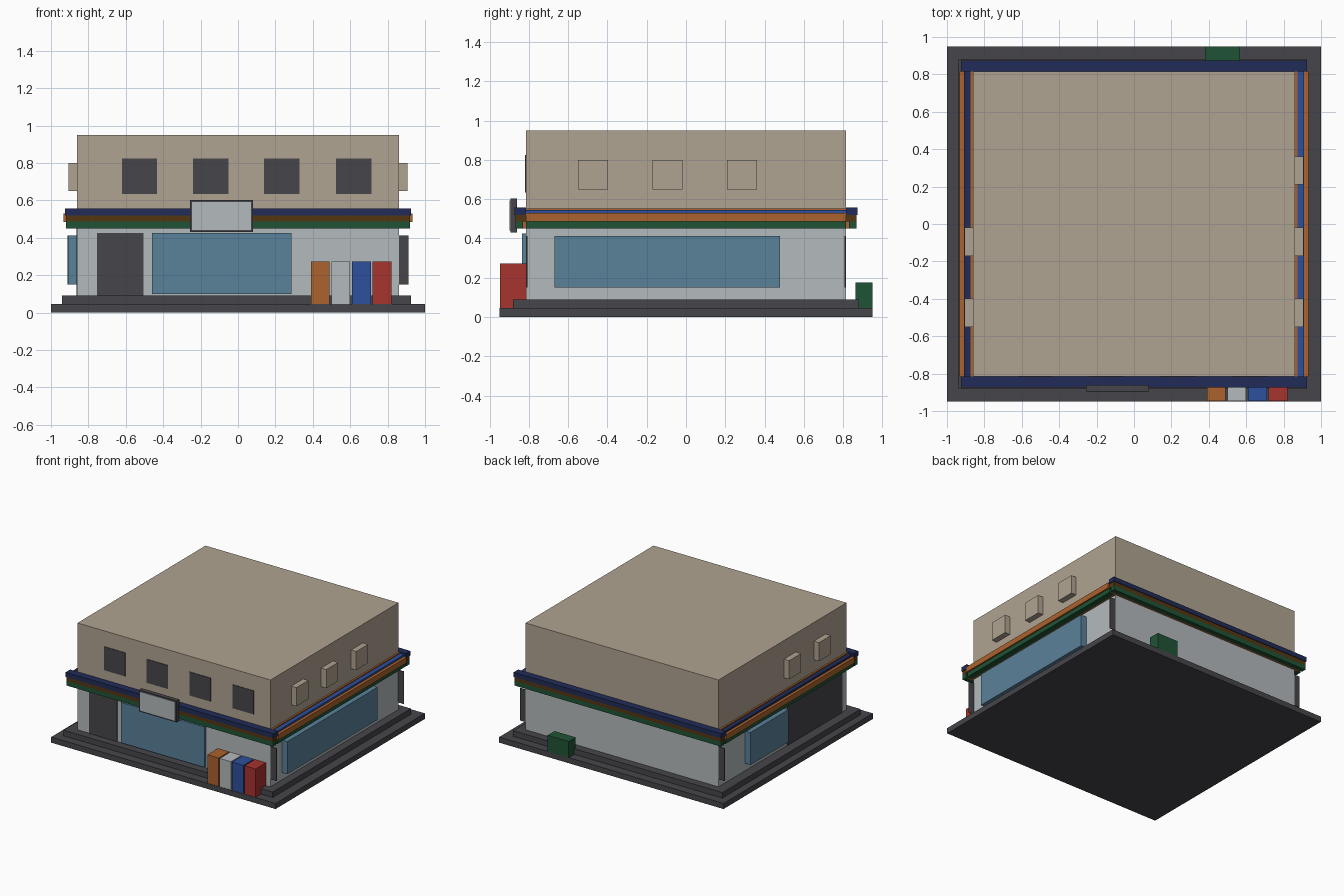
import bpy
import bmesh

cube = bpy.data.objects.get("Cube")
if cube:
    bpy.data.objects.remove(cube, do_unlink=True)


def material(name, *rgb):
    """Flat material from 0-255 display values."""
    lin = [((c / 255 + 0.055) / 1.055) ** 2.4 for c in rgb]
    m = bpy.data.materials.new(name)
    m.use_nodes = True
    m.diffuse_color = (*lin, 1)
    bsdf = next(n for n in m.node_tree.nodes if n.type == "BSDF_PRINCIPLED")
    bsdf.inputs["Base Color"].default_value = (*lin, 1)
    return m


tan = material("tan", 176, 164, 146)
grey = material("light grey", 180, 186, 188)
dark = material("charcoal", 70, 69, 74)
glass = material("window blue", 90, 129, 153)
navy = material("navy", 33, 44, 88)
blue = material("bright blue", 45, 80, 156)
orange = material("orange", 171, 98, 45)
brown = material("brown", 84, 54, 18)
green = material("green", 31, 84, 53)
red = material("red", 167, 51, 46)


def box(name, mat, x, y, z):
    """Box spanning the given (low, high) ranges."""
    bm = bmesh.new()
    bmesh.ops.create_cube(bm, size=1)
    for v in bm.verts:
        for i, span in enumerate((x, y, z)):
            v.co[i] = span[0] if v.co[i] < 0 else span[1]
    mesh = bpy.data.meshes.new(name)
    bm.to_mesh(mesh)
    bm.free()
    mesh.materials.append(mat)
    obj = bpy.data.objects.new(name, mesh)
    bpy.context.collection.objects.link(obj)
    return obj


def flip(side, a, b):
    """Range a..b mirrored to the given side."""
    return (a, b) if side > 0 else (-b, -a)


WX, WY = 0.86, 0.815

# Base slabs and the two storeys
box("pavement", dark, (-1, 1), (-0.95, 0.95), (0, 0.045))
box("step", dark, (-0.94, 0.925), (-0.88, 0.88), (0.045, 0.09))
box("ground_floor", grey, (-WX, WX), (-WY, WY), (0.09, 0.45))
box("upper_floor", tan, (-WX, WX), (-WY, WY), (0.45, 0.95))

# Striped bands along front and back
for side, end in ((-1, "front"), (1, "back")):
    def band(name, mat, half, inner, outer, z):
        box(f"{end}_{name}", mat, (-half, half), flip(side, inner, outer), z)
    band("navy_band", navy, 0.925, WY, 0.873, (0.52, 0.557))
    band("brown_band", brown, 0.92, WY, 0.868, (0.487, 0.52))
    band("green_band", green, 0.92, 0.83, 0.868, (0.45, 0.487))
    band("orange_trim", orange, 0.9, WY, 0.83, (0.45, 0.487))

# Striped bands along both sides, with a coloured channel between orange strips
for side, end, channel in ((-1, "right", navy), (1, "left", blue)):
    def band(name, mat, inner, outer, z):
        box(f"{end}_{name}", mat, flip(side, inner, outer), (-WY, WY), z)
    band("orange_trim", orange, WX, 0.874, (0.45, 0.553))
    band("channel", channel, 0.874, 0.909, (0.485, 0.545))
    band("orange_band", orange, 0.909, 0.932, (0.485, 0.53))
    band("green_band", green, 0.874, 0.92, (0.45, 0.485))

# Front upper windows
for i, x in enumerate((-0.62, -0.24, 0.14, 0.525)):
    box(f"upper_window_{i + 1}", dark, (x, x + 0.188),
        (-WY - 0.004, -WY + 0.004), (0.635, 0.825))

# Side air conditioning boxes
for side, end, starts in ((1, "left", (-0.55, -0.17, 0.21)),
                          (-1, "right", (-0.55, -0.17))):
    for i, y in enumerate(starts):
        box(f"{end}_wall_unit_{i + 1}", tan, flip(side, WX - 0.01, 0.906),
            (y, y + 0.152), (0.65, 0.8))

# Ground floor doors and windows
box("front_door", dark, (-0.755, -0.505), (-WY - 0.004, -WY + 0.004), (0.09, 0.425))
box("front_window", glass, (-0.46, 0.285), (-0.835, -WY + 0.01), (0.1, 0.425))
box("left_window", glass, (WX - 0.01, 0.91), (-0.67, 0.478), (0.15, 0.412))
box("right_window", glass, (-0.91, -WX + 0.01), (-0.005, 0.478), (0.15, 0.412))
box("right_shutter", dark, (-WX - 0.004, -WX + 0.004), (-0.76, -0.06), (0.09, 0.45))

# Thin corner fins
for name, sx, sy in (("front_left", 1, -1), ("back_left", 1, 1), ("back_right", -1, 1)):
    box(f"{name}_corner_fin", dark, flip(sx, WX - 0.01, 0.912),
        flip(sy, WY - 0.007, WY - 0.002), (0.15, 0.412))

# Sign over the entrance
box("sign_frame", dark, (-0.257, 0.08), (-0.895, -0.86), (0.43, 0.603))
box("sign_panel", grey, (-0.246, 0.069), (-0.898, -0.89), (0.441, 0.592))

# Recycling bins and rear container
for i, (name, mat) in enumerate((("orange", orange), ("grey", grey),
                                 ("blue", blue), ("red", red))):
    x = 0.39 + i * 0.11
    box(f"{name}_bin", mat, (x, x + 0.1), (-0.947, -WY), (0.045, 0.273))
box("rear_container", green, (0.38, 0.568), (0.862, 0.95), (0.045, 0.175))
